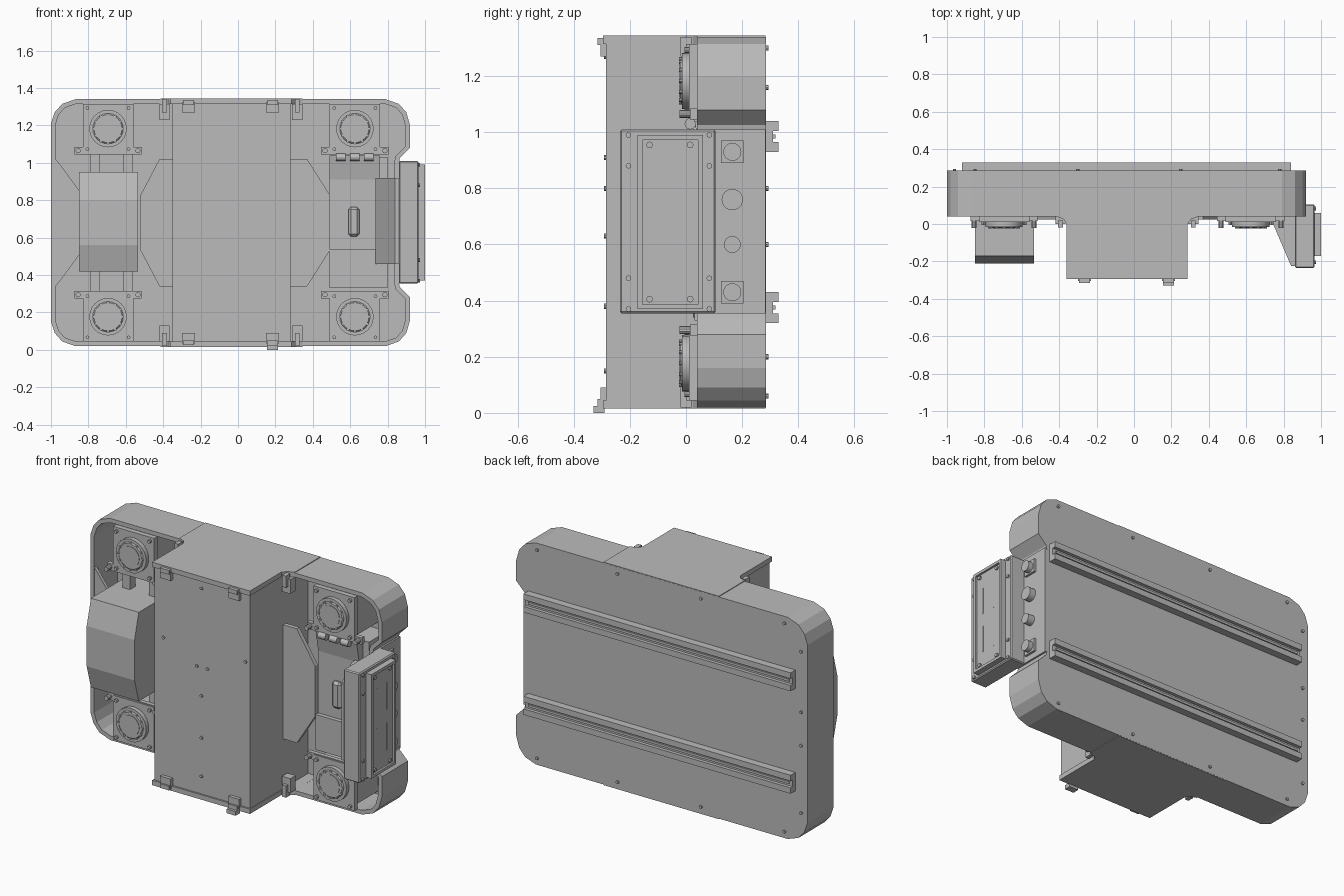
import bpy, bmesh, math
from mathutils import Vector, Matrix

cube = bpy.data.objects.get("Cube")
if cube:
    bpy.data.objects.remove(cube, do_unlink=True)

grey = bpy.data.materials.new("plain grey")
grey.use_nodes = True
tone = (0.5, 0.5, 0.5, 1)
grey.diffuse_color = tone
grey.node_tree.nodes["Principled BSDF"].inputs["Base Color"].default_value = tone

MID = 0.68  # height of the horizontal mirror plane


def finish(name, bm, smooth=False):
    bmesh.ops.recalc_face_normals(bm, faces=bm.faces)
    mesh = bpy.data.meshes.new(name)
    bm.to_mesh(mesh)
    bm.free()
    mesh.materials.append(grey)
    ob = bpy.data.objects.new(name, mesh)
    bpy.context.collection.objects.link(ob)
    if smooth:
        bpy.ops.object.select_all(action='DESELECT')
        ob.select_set(True)
        bpy.context.view_layer.objects.active = ob
        bpy.ops.object.shade_smooth_by_angle(angle=math.radians(35))
    return ob


def add_box(bm, x, y, z):
    size = Vector((x[1] - x[0], y[1] - y[0], z[1] - z[0]))
    mid = Vector((x[0] + x[1], y[0] + y[1], z[0] + z[1])) / 2
    bmesh.ops.create_cube(bm, size=1, matrix=Matrix.Translation(mid) @ Matrix.Diagonal(size).to_4x4())


def box(name, x, y, z, bevel=0):
    bm = bmesh.new()
    add_box(bm, x, y, z)
    if bevel:
        bmesh.ops.bevel(bm, geom=bm.edges[:], offset=bevel, segments=1, affect='EDGES')
    return finish(name, bm)


def add_cyl(bm, centre, r, depth, axis='Y', r2=None, n=24):
    turn = Matrix.Rotation(math.pi / 2, 4, 'X' if axis == 'Y' else 'Y')
    bmesh.ops.create_cone(bm, cap_ends=True, segments=n, radius1=r, radius2=r if r2 is None else r2,
                          depth=depth, matrix=Matrix.Translation(centre) @ turn)


def prism(name, points, axis, a, b):
    """Extrude a closed outline along one axis from a to b."""
    place = {'X': lambda p: (a, p[0], p[1]), 'Y': lambda p: (p[0], a, p[1]), 'Z': lambda p: (p[0], p[1], a)}[axis]
    bm = bmesh.new()
    face = bm.faces.new([bm.verts.new(place(p)) for p in points])
    out = bmesh.ops.extrude_face_region(bm, geom=[face])
    step = Vector([b - a if c == axis else 0 for c in "XYZ"])
    bmesh.ops.translate(bm, vec=step, verts=[v for v in out["geom"] if isinstance(v, bmesh.types.BMVert)])
    return finish(name, bm)


def mirrored(half):
    return half + [(x, 2 * MID - z) for x, z in reversed(half)]


def span(s, low, high):
    """Height range at a distance from the mirror plane, above or below it."""
    return tuple(sorted((MID + s * low, MID + s * high)))


# Open tray with chamfered corners and a notch on its left side
outline = mirrored([(0.86, 1.0), (0.865, 1.025), (0.92, 1.08), (0.92, 1.2), (0.9, 1.27), (0.86, 1.315),
                    (0.79, 1.34), (-0.87, 1.34), (-0.94, 1.315), (-0.98, 1.27), (-1.0, 1.21)])
tray = prism("tray", outline, 'Y', 0.285, 0.04)
bm = bmesh.new()
bm.from_mesh(tray.data)
bm.faces.ensure_lookup_table()
front = min(bm.faces, key=lambda f: f.calc_center_median().y)
bmesh.ops.inset_region(bm, faces=[front], thickness=0.025)
inner = bmesh.ops.extrude_discrete_faces(bm, faces=[front])["faces"][0]
bmesh.ops.translate(bm, vec=(0, 0.22, 0), verts=inner.verts)
bm.to_mesh(tray.data)
bm.free()

# Back rails, each a channel with a grooved middle
for s in (-1, 1):
    tag = "upper" if s > 0 else "lower"
    bm = bmesh.new()
    add_box(bm, (-0.92, 0.84), (0.28, 0.31), span(s, 0.25, 0.36))
    add_box(bm, (-0.92, 0.84), (0.28, 0.33), span(s, 0.25, 0.285))
    add_box(bm, (-0.92, 0.84), (0.28, 0.33), span(s, 0.325, 0.36))
    add_box(bm, (-0.9, 0.82), (0.3, 0.318), span(s, 0.298, 0.312))
    finish(tag + "_back_rail", bm)

# Screws around the back panel
bm = bmesh.new()
for x in (-0.85, -0.3, 0.25, 0.78):
    for z in (0.06, 1.3):
        add_cyl(bm, (x, 0.288, z), 0.009, 0.012, n=8)
for z in (0.2, 0.6, 0.8, 1.16):
    add_cyl(bm, (-0.96, 0.288, z), 0.009, 0.012, n=8)
finish("back_screws", bm)

# Central cabinet with a shaped plate on each end
box("cabinet", (-0.35, 0.28), (-0.285, 0.27), (0.045, 1.32))
lid = [(-0.36, -0.295), (-0.36, 0.0), (-0.375, 0.025), (-0.415, 0.04), (-0.415, 0.284),
       (0.345, 0.284), (0.345, 0.04), (0.305, 0.025), (0.285, 0.0), (0.285, -0.295)]
for s in (-1, 1):
    z = span(s, 0.635, 0.664)
    prism("cabinet_top" if s > 0 else "cabinet_bottom", lid, 'Z', *z)
    tag = "upper" if s > 0 else "lower"
    # Corner brackets and front hinges
    bm = bmesh.new()
    for x in (-0.42, 0.29):
        add_box(bm, (x, x + 0.055), (0.0, 0.05), span(s, 0.55, 0.635))
        add_box(bm, (x + 0.015, x + 0.04), (-0.02, 0.02), span(s, 0.59, 0.66))
    finish(tag + "_corner_brackets", bm)
    bm = bmesh.new()
    for x in (-0.265, 0.185):
        add_box(bm, (x - 0.035, x + 0.035), (-0.305, -0.28), span(s, 0.59, 0.645))
        add_box(bm, (x - 0.03, x + 0.03), (-0.315, -0.28), span(s, 0.63, 0.655))
    finish(tag + "_hinges", bm)
box("latch", (0.155, 0.215), (-0.33, -0.29), (0.0, 0.025))

bm = bmesh.new()
for x, z in ((0, 0.8), (-0.07, 0.8), (-0.04, 0.63), (-0.29, 0.91), (-0.04, 1.27), (-0.04, 0.15), (-0.04, 0.38), (0.25, 0.91)):
    add_cyl(bm, (x, -0.287, z), 0.009, 0.01, n=10)
finish("cabinet_screws", bm)

# Tapered plates beside the cabinet and against the right wall
prism("right_taper_plate", mirrored([(-0.52, 0.83), (-0.42, 1.02), (-0.35, 1.02)]), 'Y', 0.025, 0.05)
prism("left_taper_plate", mirrored([(0.28, 1.02), (0.37, 1.02), (0.49, 0.83)]), 'Y', 0.025, 0.05)
prism("wall_taper_plate", mirrored([(-0.975, 1.02), (-0.95, 0.99), (-0.84, 0.84)]), 'Y', 0.04, 0.06)

# Four round flange units on square mounts
for side, cx in (("right", -0.695), ("left", 0.625)):
    for s in (-1, 1):
        tag = ("upper_" if s > 0 else "lower_") + side
        cz = MID + s * 0.503
        bm = bmesh.new()
        add_box(bm, (cx - 0.135, cx + 0.135), (0.01, 0.04), (cz - 0.132, cz + 0.132))
        add_box(bm, (cx - 0.115, cx + 0.115), (0.03, 0.27), (cz - 0.115, cz + 0.115))
        add_box(bm, (cx - 0.18, cx + 0.18), (0.015, 0.04), span(s, 0.365, 0.405))
        finish(tag + "_mount", bm)
        bm = bmesh.new()
        add_cyl(bm, (cx, 0.0, cz), 0.1, 0.03)
        add_cyl(bm, (cx, -0.015, cz), 0.088, 0.012, r2=0.075)
        add_cyl(bm, (cx, -0.018, cz), 0.06, 0.012)
        for i in range(12):
            a = i * math.tau / 12
            add_cyl(bm, (cx + 0.078 * math.cos(a), -0.018, cz + 0.078 * math.sin(a)), 0.007, 0.014, n=8)
        finish(tag + "_flange", bm, True)
        bm = bmesh.new()
        for dx in (-0.11, 0.11):
            for dz in (-0.11, 0.11):
                add_cyl(bm, (cx + dx, 0.005, cz + dz), 0.01, 0.02, n=8)
        for dx in (-0.16, 0.16):
            add_cyl(bm, (cx + dx, 0.0, MID + s * 0.385), 0.014, 0.045, n=10)
        finish(tag + "_bolts", bm)

# Chamfered motor block on twin struts
prism("motor_block", [(0.26, 0.42), (0.26, 0.95), (-0.17, 0.95), (-0.21, 0.8), (-0.21, 0.56), (-0.17, 0.42)],
      'X', -0.85, -0.535)
for x in (-0.79, -0.615):
    box("block_strut", (x, x + 0.05), (0.04, 0.09), (0.31, 1.05))

# Carrier on the left: panels, hinge barrels, pull handle and wedge arm
box("carrier_core", (0.49, 0.8), (0.09, 0.27), (0.33, 1.03))
box("carrier_mid_panel", (0.49, 0.865), (0.055, 0.1), (0.54, 0.91))
box("carrier_lower_panel", (0.49, 0.8), (0.03, 0.1), (0.33, 0.54))
prism("carrier_upper_panel", [(0.03, 1.04), (0.055, 0.91), (0.1, 0.91), (0.1, 1.04)], 'X', 0.49, 0.76)
bm = bmesh.new()
for x in (0.55, 0.625, 0.7):
    add_cyl(bm, (x, 0.015, 1.03), 0.02, 0.05, axis='X', n=12)
finish("hinge_barrels", bm, True)
box("pull_handle", (0.59, 0.65), (0.03, 0.07), (0.605, 0.765), 0.015)
prism("wedge_arm", [(0.735, 0.06), (0.735, 0.02), (0.84, -0.225), (0.88, -0.225), (0.88, 0.06)], 'Z', 0.46, 0.92)

# Side control unit with a raised, framed panel
box("control_unit", (0.86, 0.965), (-0.235, 0.105), (0.355, 1.01), 0.006)
bm = bmesh.new()
add_box(bm, (0.96, 0.988), (-0.172, 0.06), (0.37, 0.99))
for y in ((-0.172, -0.155), (0.043, 0.06)):
    add_box(bm, (0.96, 1.0), y, (0.37, 0.99))
for z in ((0.37, 0.387), (0.973, 0.99)):
    add_box(bm, (0.96, 1.0), (-0.155, 0.043), z)
finish("control_panel", bm)
bm = bmesh.new()
for s in (-1, 1):
    for y in (-0.205, 0.083):
        for d in (0.2, 0.31):
            add_cyl(bm, (0.967, y, MID + s * d), 0.01, 0.014, axis='X', n=8)
    for y in (-0.13, 0.015):
        add_cyl(bm, (0.99, y, MID + s * 0.275), 0.012, 0.014, axis='X', n=8)
    for y in (-0.105, -0.01):
        add_box(bm, (0.985, 0.99), (y - 0.004, y + 0.004), span(s, 0.04, 0.2))
finish("panel_screws", bm)

# Connectors on the notch wall behind the control unit
box("connector_wall", (0.84, 0.872), (0.04, 0.284), (0.355, 1.01))
bm = bmesh.new()
for z in (0.93, 0.43):
    add_box(bm, (0.865, 0.885), (0.125, 0.205), (z - 0.04, z + 0.04))
    add_cyl(bm, (0.895, 0.165, z), 0.032, 0.04, axis='X')
add_cyl(bm, (0.885, 0.165, 0.76), 0.038, 0.05, axis='X')
add_cyl(bm, (0.885, 0.165, 0.6), 0.03, 0.06, axis='X')
finish("connectors", bm, True)
